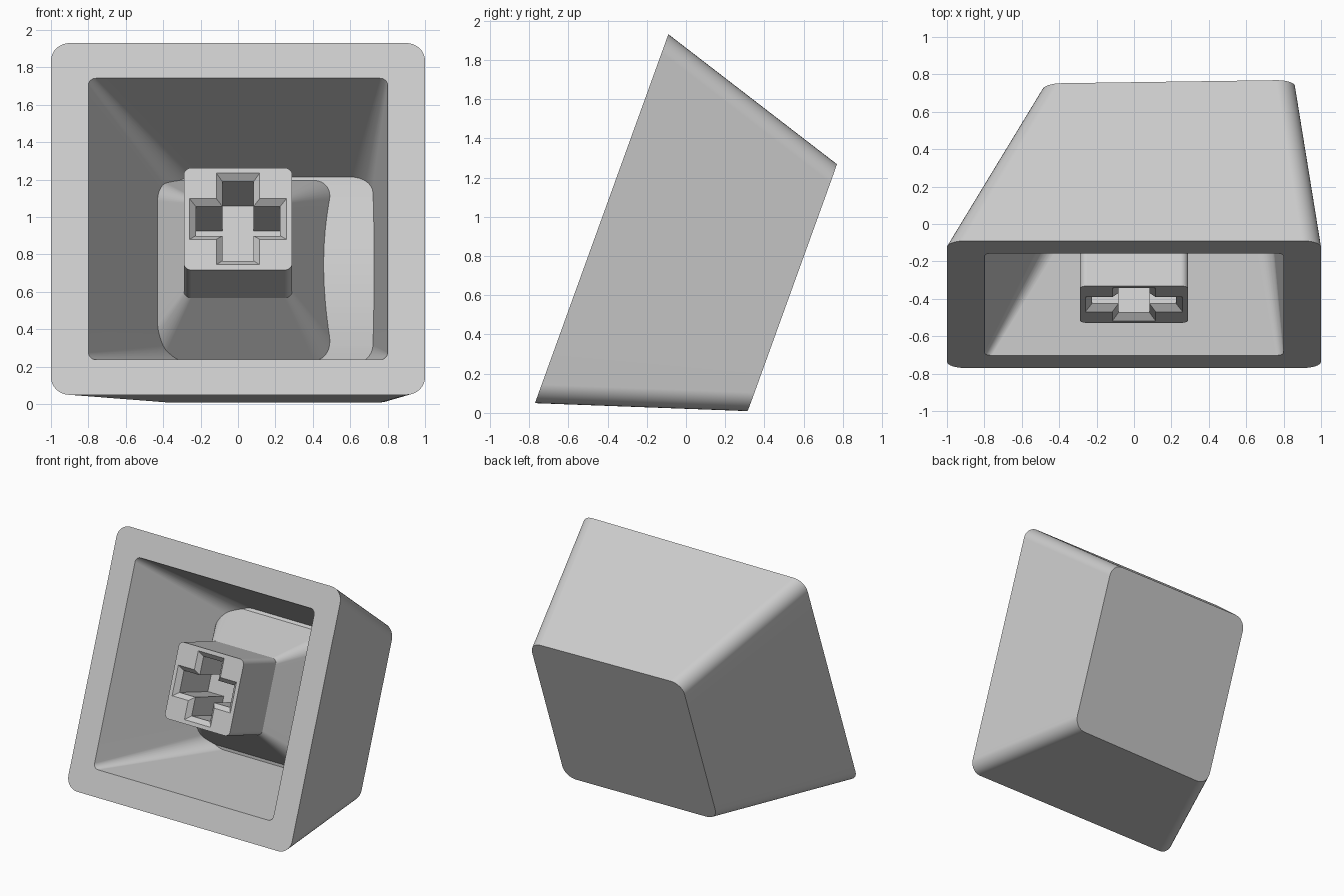
import bpy
import bmesh
from math import sin, cos, pi, atan2

if "Cube" in bpy.data.objects:
    bpy.data.objects.remove(bpy.data.objects["Cube"], do_unlink=True)

grey = bpy.data.materials.new("light_grey_plastic")
grey.use_nodes = True
grey.diffuse_color = (0.6, 0.6, 0.6, 1)
grey.node_tree.nodes["Principled BSDF"].inputs["Base Color"].default_value = (0.6, 0.6, 0.6, 1)

TILT = atan2(0.34, 0.94)
SEG, SIDE = 8, 10          # corner steps, extra points on the left and right sides
K = SEG + 1


def place(x, v, d):
    """Rim-plane coordinates (across, up the rim, depth behind it) to world."""
    return (x, -0.43 + sin(TILT) * v + cos(TILT) * d,
            0.99 + cos(TILT) * v - sin(TILT) * d)


def outline():
    """Rounded square as (side x, side v, angle) entries, counter-clockwise."""
    pts = []
    steps = [1 - 2 * (i + 1) / (SIDE + 1) for i in range(SIDE)]
    for q, (sx, sv) in enumerate([(1, 1), (-1, 1), (-1, -1), (1, -1)]):
        pts += [(sx, sv, (q + i / SEG) * pi / 2) for i in range(K)]
        if q == 1:
            pts += [(-1, t, pi) for t in steps]
    return pts + [(1, -t, 0) for t in steps]


OUTLINE = outline()


def ring(bm, shape, depth):
    """shape(d) gives centre x, half size, radius; depth(x, v) the surface depth."""
    verts = []
    for sx, sv, a in OUTLINE:
        d = depth(0, 0)
        for _ in range(5):
            cx, half, r = shape(d)
            x = cx + sx * (half - r) + r * cos(a)
            v = sv * (half - r) + r * sin(a)
            d = depth(x, v)
        verts.append(bm.verts.new(place(x, v, d)))
    return verts


def bridge(bm, a, b):
    n = len(a)
    for i in range(n):
        j = (i + 1) % n
        bm.faces.new((a[i], a[j], b[j], b[i]))


def finish(bm, name):
    bmesh.ops.recalc_face_normals(bm, faces=bm.faces[:])
    mesh = bpy.data.meshes.new(name)
    bm.to_mesh(mesh)
    bm.free()
    mesh.materials.append(grey)
    obj = bpy.data.objects.new(name, mesh)
    bpy.context.collection.objects.link(obj)
    bpy.ops.object.select_all(action='DESELECT')
    obj.select_set(True)
    bpy.context.view_layer.objects.active = obj
    bpy.ops.object.shade_smooth_by_angle(angle=pi / 7)
    mod = obj.modifiers.new("even_shading", 'WEIGHTED_NORMAL')
    mod.keep_sharp = True
    return obj


def flat(d):
    return lambda x, v: d


# Hollow cap: outer walls, slightly slanted top, rim, drafted cavity, bowed floor
def outer(d):
    return 0.185 * d, 1 - 0.32 * d, 0.1


def cavity(d):
    return 0.225 * d, 0.8 - 0.325 * d, 0.04 + 0.09 * d


bm = bmesh.new()
top = ring(bm, outer, lambda x, v: 1.023 + 0.017 * (x - 0.19))
base = ring(bm, outer, flat(0))
lip = ring(bm, cavity, flat(0))
floor = ring(bm, cavity, lambda x, v: 0.72 + 0.1 * (v / 0.54) ** 2)
bm.faces.new(top)
for a, b in ((top, base), (base, lip), (lip, floor)):
    bridge(bm, a, b)
for i in range(K, 3 * K + SIDE - 1):
    bm.faces.new((floor[i], floor[i + 1], floor[2 * K - 2 - i], floor[2 * K - 1 - i]))
finish(bm, "cap_shell")


# Stem: straight post, flared root, cross-shaped socket with a chamfered mouth
def cross(bm, reach, width, d):
    verts = []
    for q in range(4):
        c, s = round(cos(q * pi / 2)), round(sin(q * pi / 2))
        for x, v in ((reach, -width), (reach, width), (width, width)):
            verts.append(bm.verts.new(place(c * x - s * v, s * x + c * v, d)))
    return verts


def loop_edges(bm, verts):
    return [bm.edges.get((verts[i - 1], verts[i])) for i in range(len(verts))]


bm = bmesh.new()
front = ring(bm, lambda d: (0, 0.29, 0.04), flat(0))
neck = ring(bm, lambda d: (0, 0.29, 0.04), flat(0.44))
root = ring(bm, lambda d: (0, 0.53, 0.11), flat(0.84))
bridge(bm, front, neck)
bridge(bm, neck, root)
bm.faces.new(root)
mouth = cross(bm, 0.26, 0.116, 0)
throat = cross(bm, 0.225, 0.083, 0.035)
bottom = cross(bm, 0.225, 0.083, 0.42)
bridge(bm, mouth, throat)
bridge(bm, throat, bottom)
bm.faces.new(bottom)
bmesh.ops.triangle_fill(bm, use_beauty=True, use_dissolve=False,
                        edges=loop_edges(bm, front) + loop_edges(bm, mouth))
finish(bm, "stem")
